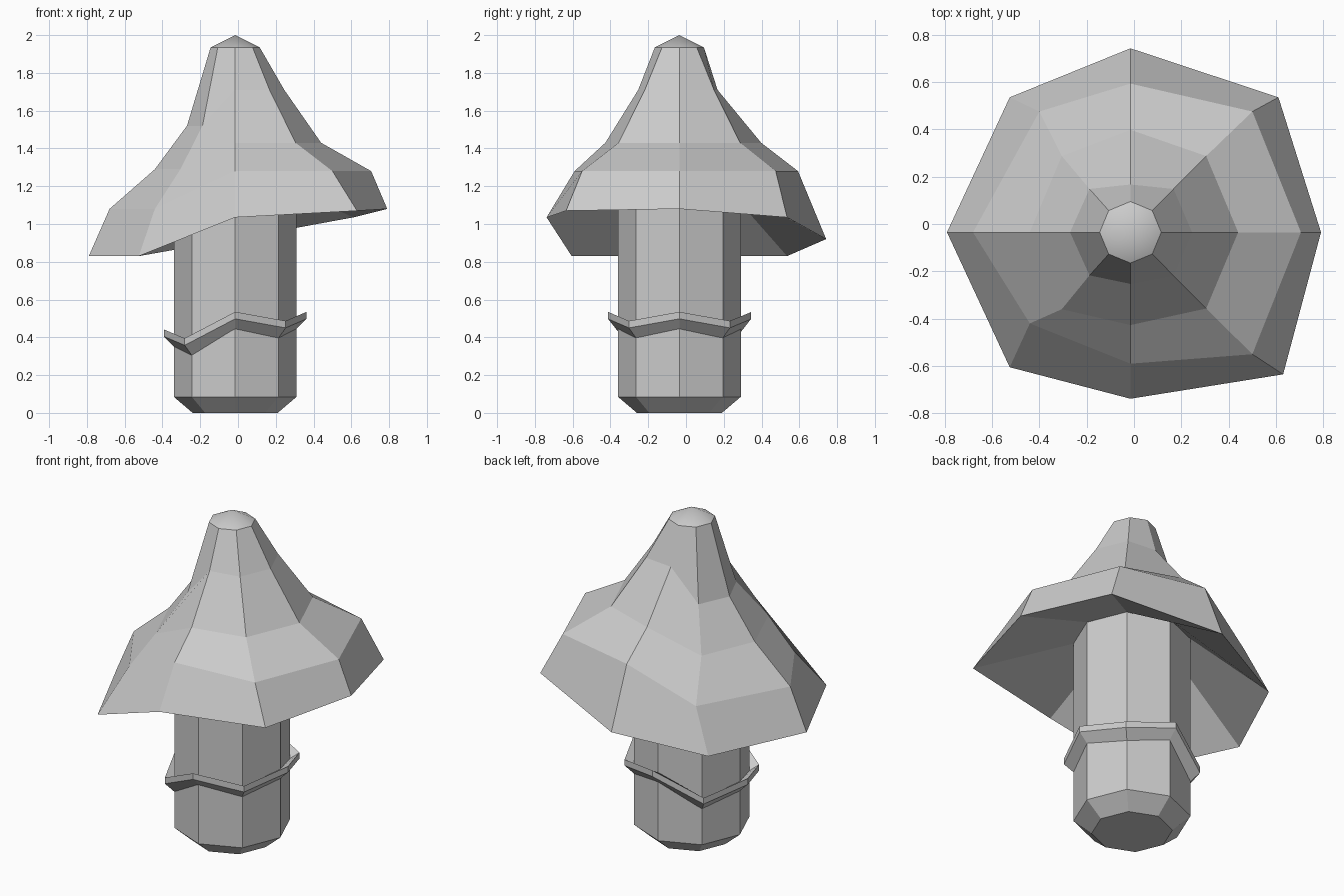
import bpy, bmesh
from math import cos, sin, pi

if "Cube" in bpy.data.objects:
    bpy.data.objects.remove(bpy.data.objects["Cube"])

CX, CY = -0.015, -0.035      # axis of the stem and cap


def octagon(r, zs):
    """Eight points round the axis; zs is one height or eight heights."""
    if not isinstance(zs, (list, tuple)):
        zs = [zs] * 8
    return [(CX + r * cos(i * pi / 4), CY + r * sin(i * pi / 4), zs[i]) for i in range(8)]


def loft(name, rings, cap_start=False, cap_end=False, loop=False, tip=None):
    """Skin rings of eight points; optional flat ends, closed loop or smooth tip."""
    bm = bmesh.new()
    vs = [[bm.verts.new(p) for p in ring] for ring in rings]
    pairs = list(zip(vs, vs[1:]))
    if loop:
        pairs.append((vs[-1], vs[0]))
    for a, b in pairs:
        for i in range(8):
            j = (i + 1) % 8
            bm.faces.new((a[i], a[j], b[j], b[i]))
    if cap_start:
        bm.faces.new(vs[0][::-1])
    if cap_end:
        bm.faces.new(vs[-1])
    if tip:
        t = bm.verts.new(tip)
        for i in range(8):
            bm.faces.new((vs[-1][i], vs[-1][(i + 1) % 8], t)).smooth = True
        # keep the edge round the tip crisp
        for i in range(8):
            bm.edges.get((vs[-1][i], vs[-1][(i + 1) % 8])).smooth = False
    bmesh.ops.recalc_face_normals(bm, faces=bm.faces)
    me = bpy.data.meshes.new(name)
    bm.to_mesh(me)
    bm.free()
    ob = bpy.data.objects.new(name, me)
    bpy.context.collection.objects.link(ob)
    return ob


def droop(high, low):
    """Heights for a ring whose left three corners sag."""
    return [low if i in (3, 4, 5) else high for i in range(8)]


# Stem with a chamfered foot
loft("stem", [octagon(0.225, 0), octagon(0.325, 0.085), octagon(0.325, 1.23)],
     cap_start=True, cap_end=True)

# Collar: zigzag skirt round the stem
top = [0.535, 0.487, 0.533, 0.395, 0.442, 0.395, 0.535, 0.487]


def shifted(d):
    return [z + d for z in top]


loft("collar", [octagon(0.32, shifted(-0.035)), octagon(0.378, top),
                octagon(0.378, shifted(-0.037)), octagon(0.32, shifted(-0.095))], loop=True)

# Cap: underside, drooping rim, flared body and small smooth tip
rim = [(0.79, -0.035), (0.61, 0.535), (-0.015, 0.742), (-0.525, 0.535),
       (-0.79, -0.035), (-0.525, -0.605), (-0.015, -0.738), (0.63, -0.635)]
brow = [(0.705, -0.035), (0.5, 0.475), (-0.015, 0.593), (-0.4, 0.475),
        (-0.68, -0.035), (-0.44, -0.42), (-0.015, -0.59), (0.5, -0.55)]
waist = [(0.44, -0.035), (0.305, 0.287), (-0.015, 0.398), (-0.305, 0.287),
         (-0.44, -0.035), (-0.305, -0.36), (-0.015, -0.427), (0.305, -0.357)]
neck = [(0.245, -0.035), (0.167, 0.148), (-0.015, 0.167), (-0.188, 0.148),
        (-0.27, -0.035), (-0.188, -0.217), (-0.015, -0.253), (0.167, -0.218)]


def at(points, heights):
    return [(x, y, z) for (x, y), z in zip(points, heights)]


loft("cap", [octagon(0.32, 1.22),
             at(rim, [1.08, 1.035, 0.92, 0.83, 0.83, 0.83, 1.035, 1.07]),
             at(brow, droop(1.28, 1.08)),
             at(waist, droop(1.43, 1.29)),
             at(neck, droop(1.71, 1.52)),
             octagon(0.13, 1.935)], cap_start=True, tip=(CX, CY, 2.0))
